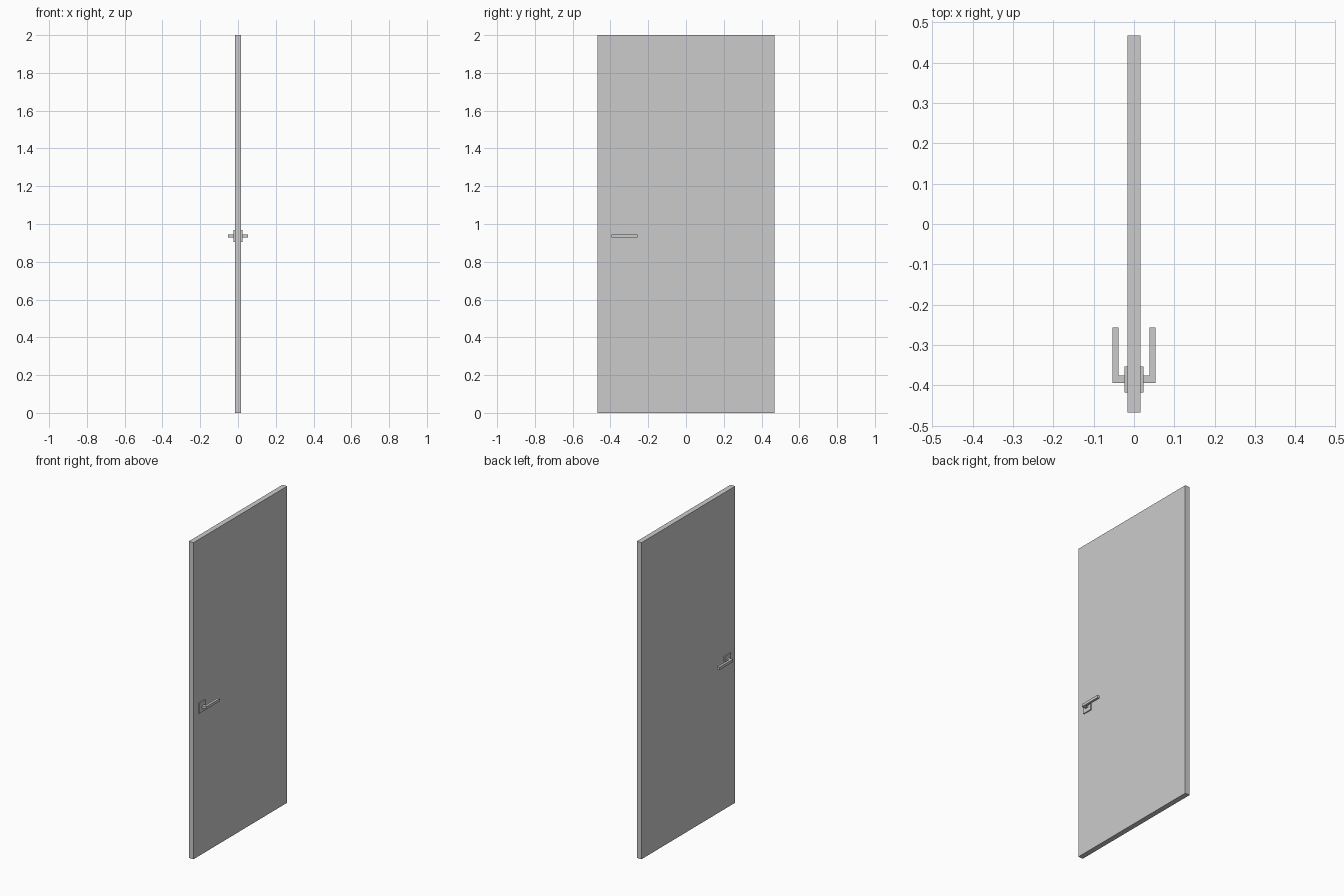
import bpy
from mathutils import Vector

cube = bpy.data.objects.get("Cube")
if cube:
    bpy.data.objects.remove(cube, do_unlink=True)


def material(name, color):
    mat = bpy.data.materials.new(name)
    mat.use_nodes = True
    mat.diffuse_color = color
    mat.node_tree.nodes["Principled BSDF"].inputs["Base Color"].default_value = color
    return mat


grey = material("plain grey", (0.6, 0.6, 0.6, 1))


def box(name, low, high):
    """Box spanning two opposite corners."""
    low, high = Vector(low), Vector(high)
    bpy.ops.mesh.primitive_cube_add(size=1, location=(low + high) / 2)
    obj = bpy.context.object
    obj.name = name
    obj.scale = high - low
    bpy.ops.object.transform_apply(location=False, rotation=False, scale=True)
    obj.data.materials.append(grey)
    return obj


# Door leaf
box("door_leaf", (-0.0165, -0.468, 0), (0.0165, 0.468, 2))

# Handle set, mirrored to both faces of the door
handle_parts = [
    box("handle_rose", (0.0165, -0.418, 0.904), (0.0235, -0.354, 0.968)),
    box("handle_neck", (0.0235, -0.394, 0.928), (0.038, -0.376, 0.945)),
    box("handle_lever", (0.038, -0.394, 0.928), (0.053, -0.257, 0.945)),
]
for part in handle_parts:
    mirror = part.modifiers.new("both_sides", 'MIRROR')
    mirror.use_axis = (True, False, False)
    mirror.mirror_object = bpy.data.objects["door_leaf"]
